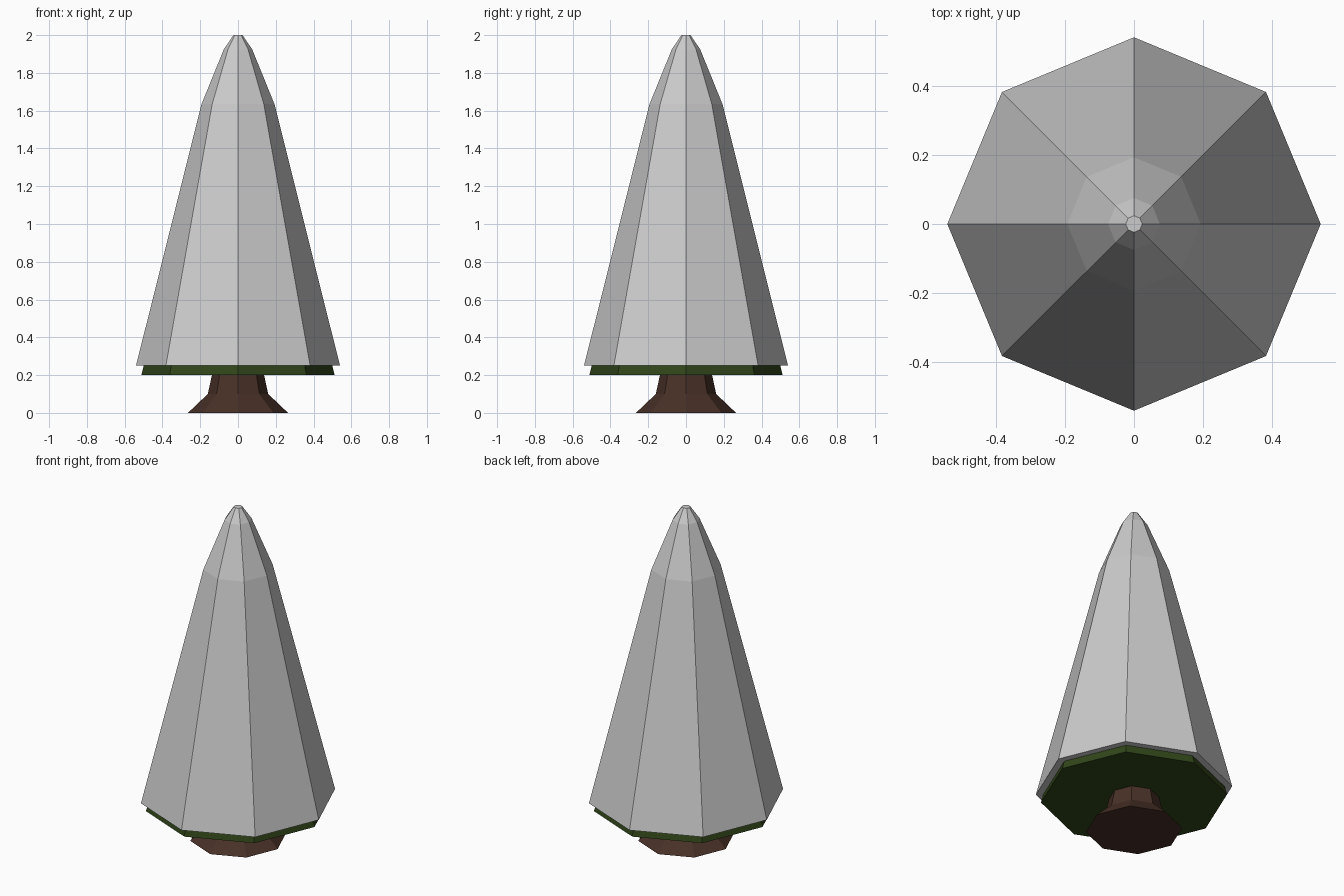
import bpy, bmesh
from math import cos, sin, pi

if "Cube" in bpy.data.objects:
    bpy.data.objects.remove(bpy.data.objects["Cube"])

SIDES = 8


def material(name, color):
    m = bpy.data.materials.new(name)
    m.diffuse_color = (*color, 1)
    m.use_nodes = True
    m.node_tree.nodes["Principled BSDF"].inputs["Base Color"].default_value = m.diffuse_color
    return m


def lathe(name, profile, mat=None, cap_bottom=True, cap_top=True):
    """Stack octagonal rings given as (radius, height) into a flat-shaded solid."""
    bm = bmesh.new()
    rings = [[bm.verts.new((r * cos(2 * pi * i / SIDES), r * sin(2 * pi * i / SIDES), z))
              for i in range(SIDES)] for r, z in profile]
    for a, b in zip(rings, rings[1:]):
        for i in range(SIDES):
            j = (i + 1) % SIDES
            bm.faces.new((a[i], a[j], b[j], b[i]))
    if cap_bottom:
        bm.faces.new(rings[0][::-1])
    if cap_top:
        bm.faces.new(rings[-1])
    mesh = bpy.data.meshes.new(name)
    bm.to_mesh(mesh)
    bm.free()
    obj = bpy.data.objects.new(name, mesh)
    bpy.context.collection.objects.link(obj)
    if mat:
        mesh.materials.append(mat)
    return obj


bark = material("bark", (0.065, 0.03, 0.02))
needles = material("needles", (0.03, 0.06, 0.01))

# Trunk with flared root
lathe("trunk", [(0.265, 0), (0.16, 0.1), (0.138, 0.2)], bark, cap_top=False)

# Green foliage under the snow
lathe("foliage", [(0.512, 0.2), (0.499, 0.25), (0.16, 1.6), (0.05, 1.9)], needles)

# Snow cover: narrow underside rim, then the outer shell up to the blunt tip
lathe("snow_cover", [(0.499, 0.25), (0.54, 0.25), (0.193, 1.635), (0.075, 1.925), (0.024, 2.0)],
      cap_bottom=False)
